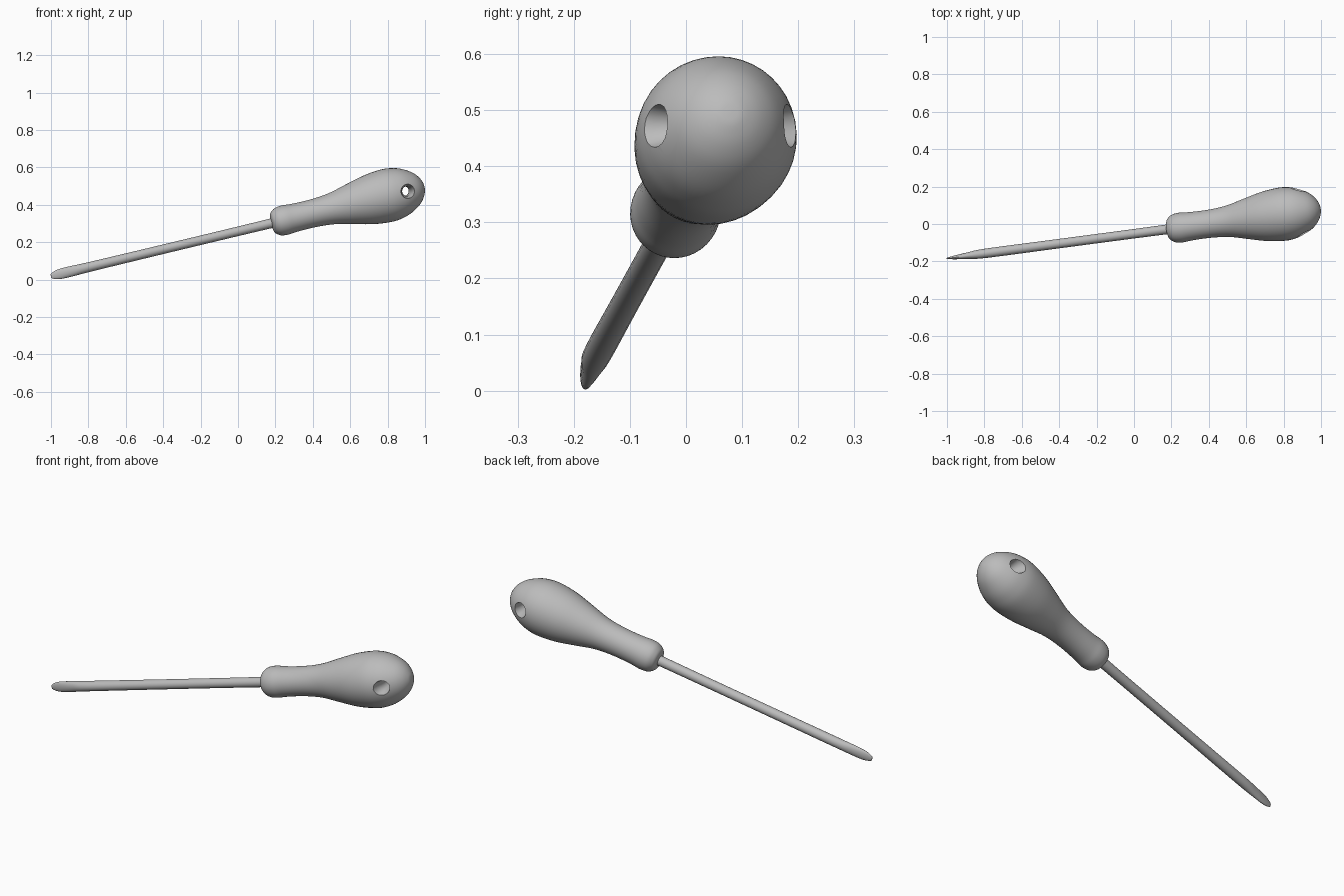
import bpy, bmesh, math
from mathutils import Vector, Matrix

if "Cube" in bpy.data.objects:
    bpy.data.objects.remove(bpy.data.objects["Cube"], do_unlink=True)

grey = bpy.data.materials.new("plain grey")
grey.use_nodes = True
grey.diffuse_color = (0.5, 0.5, 0.5, 1)
grey.node_tree.nodes["Principled BSDF"].inputs["Base Color"].default_value = (0.5, 0.5, 0.5, 1)

# Tool frame: Z runs from blade tip to handle end, X sideways, Y upwards
axis = Vector((1, 0.132, 0.24)).normalized()
side = Vector((0, 0, 1)).cross(axis).normalized()
frame = Matrix((side, axis.cross(side), axis)).transposed().to_4x4()
frame.translation = (-1.0, -0.184, 0.018)


def smooth_path(points, steps):
    """Catmull-Rom curve through (position, half width, half height)."""
    p = [Vector(q) for q in points]
    p = [p[0]] + p + [p[-1]]
    out = []
    for a, b, c, d in zip(p, p[1:], p[2:], p[3:]):
        for i in range(steps):
            t = i / steps
            out.append(0.5 * (2 * b + (c - a) * t + (2 * a - 5 * b + 4 * c - d) * t * t
                              + (3 * b - a - 3 * c + d) * t ** 3))
    return out + [p[-1]]


def loft(name, points, sides, steps, matrix):
    """Closed body of elliptical rings along Z."""
    bm = bmesh.new()
    rings = []
    for z, rx, ry in smooth_path(points, steps):
        rings.append([bm.verts.new((rx * math.cos(k * math.tau / sides),
                                    ry * math.sin(k * math.tau / sides), z))
                      for k in range(sides)])
    for low, high in zip(rings, rings[1:]):
        for k in range(sides):
            n = (k + 1) % sides
            bm.faces.new((low[k], low[n], high[n], high[k]))
    bm.faces.new(rings[0][::-1])
    bm.faces.new(rings[-1])
    bm.transform(matrix)
    bmesh.ops.recalc_face_normals(bm, faces=bm.faces)
    mesh = bpy.data.meshes.new(name)
    bm.to_mesh(mesh)
    bm.free()
    obj = bpy.data.objects.new(name, mesh)
    bpy.context.collection.objects.link(obj)
    mesh.materials.append(grey)
    return obj


def round_profile(pairs):
    return [(z, r, r) for z, r in pairs]


def select_only(obj):
    bpy.ops.object.select_all(action="DESELECT")
    obj.select_set(True)
    bpy.context.view_layer.objects.active = obj


# Shaft ending in a flat, round-nosed blade
shaft = loft("shaft", [(0, 0.003, 0.01), (0.015, 0.006, 0.019), (0.05, 0.011, 0.027),
                       (0.12, 0.018, 0.028), (0.22, 0.025, 0.026), (0.6, 0.025, 0.025),
                       (1.0, 0.025, 0.025), (1.26, 0.026, 0.026)], 20, 4, frame)

# Handle: collar, slim neck and bulbous grip
handle = loft("handle", round_profile([
    (1.222, 0.027), (1.228, 0.05), (1.24, 0.064), (1.262, 0.076), (1.3, 0.08),
    (1.35, 0.076), (1.45, 0.075), (1.555, 0.084), (1.66, 0.109), (1.763, 0.133),
    (1.86, 0.143), (1.92, 0.137), (1.97, 0.121), (2.02, 0.091), (2.05, 0.059),
    (2.066, 0.026), (2.069, 0.004)]), 40, 4, frame)

# Flared cross hole for hanging
hole_frame = frame @ Matrix.Translation((0, 0, 1.965)) @ Matrix.Rotation(math.pi / 2, 4, "Y")
cutter = loft("hole_cutter", round_profile([
    (-0.17, 0.048), (-0.12, 0.039), (-0.07, 0.027), (0, 0.025),
    (0.07, 0.027), (0.12, 0.039), (0.17, 0.048)]), 20, 3, hole_frame)
cutter.hide_render = True
cut = handle.modifiers.new("hanging_hole", "BOOLEAN")
cut.operation = "DIFFERENCE"
cut.solver = "EXACT"
cut.object = cutter
select_only(handle)
bpy.ops.object.modifier_apply(modifier=cut.name)
bpy.data.objects.remove(cutter, do_unlink=True)

for part in (shaft, handle):
    select_only(part)
    bpy.ops.object.shade_smooth_by_angle(angle=math.radians(35))
